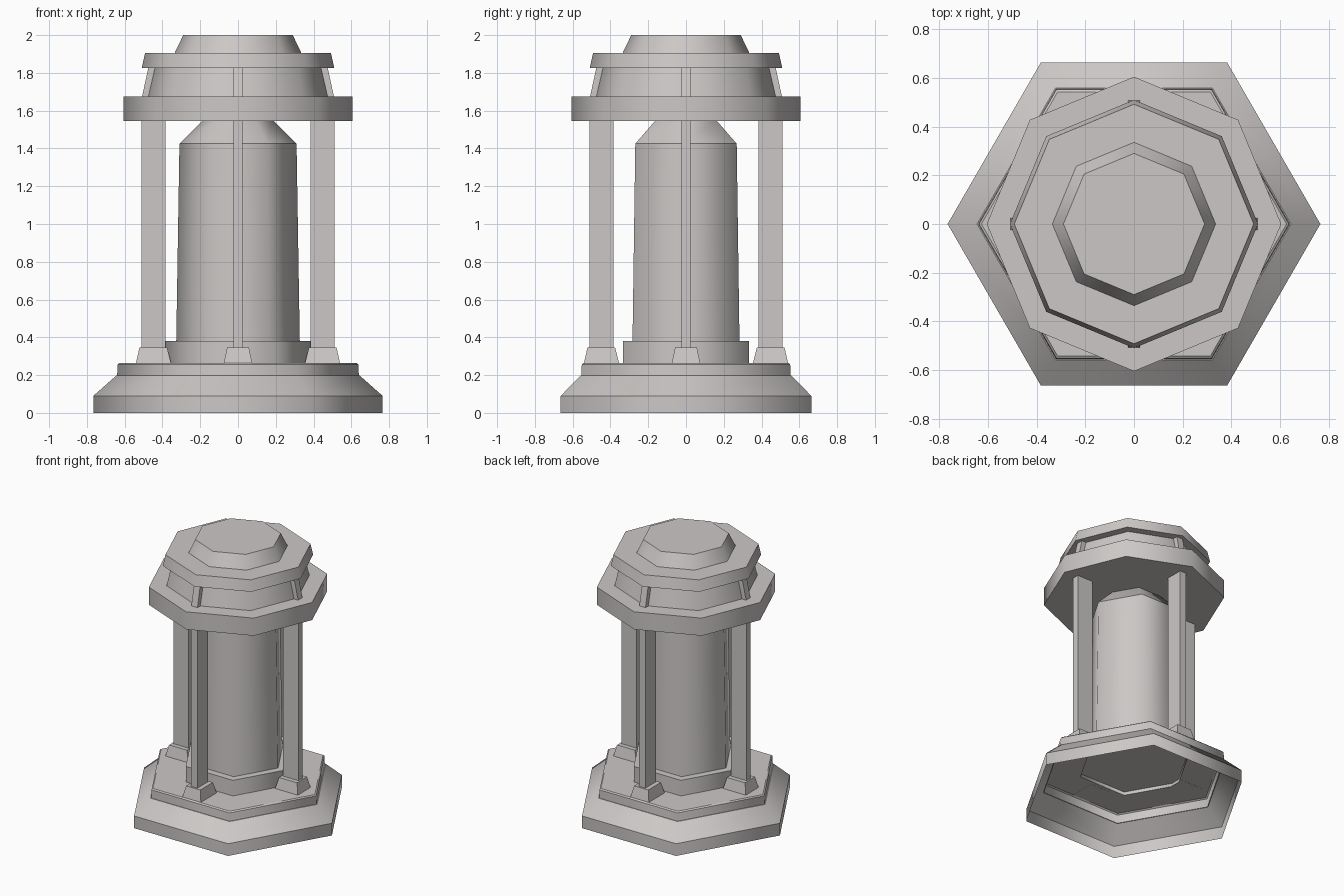
import bpy
import bmesh
from math import cos, sin, pi
from mathutils import Matrix

cube = bpy.data.objects.get("Cube")
if cube:
    bpy.data.objects.remove(cube)

stone = bpy.data.materials.new("warm grey stone")
stone.use_nodes = True
colour = (0.60, 0.575, 0.565, 1)
stone.diffuse_color = colour
stone.node_tree.nodes["Principled BSDF"].inputs["Base Color"].default_value = colour


def finish(bm, name):
    mesh = bpy.data.meshes.new(name)
    bm.to_mesh(mesh)
    bm.free()
    mesh.materials.append(stone)
    obj = bpy.data.objects.new(name, mesh)
    bpy.context.collection.objects.link(obj)
    return obj


def turned(name, sides, profile, cap_start=True, cap_end=True):
    """Stack of regular polygons; smooth around, crisp between levels."""
    bm = bmesh.new()
    rings = []
    for r, z in profile:
        rings.append([bm.verts.new((r * cos(2 * pi * i / sides),
                                    r * sin(2 * pi * i / sides), z))
                      for i in range(sides)])
    for low, high in zip(rings, rings[1:]):
        for i in range(sides):
            j = (i + 1) % sides
            bm.faces.new((low[i], low[j], high[j], high[i])).smooth = True
    if cap_start:
        bm.faces.new(rings[0][::-1])
    if cap_end:
        bm.faces.new(rings[-1])
    for ring in rings:
        for i in range(sides):
            edge = bm.edges.get((ring[i], ring[(i + 1) % sides]))
            if edge:
                edge.smooth = False
    return finish(bm, name)


def four_posts(name, bottom, top):
    """Tapered posts on the four axes; each end is (z, inner, outer, half width)."""
    for side, turn in (("left", 0), ("back", 1), ("right", 2), ("front", 3)):
        bm = bmesh.new()
        ends = []
        for z, inner, outer, half in (bottom, top):
            ends.append([bm.verts.new(p) for p in (
                (inner, -half, z), (outer, -half, z), (outer, half, z), (inner, half, z))])
        low, high = ends
        bm.faces.new(low[::-1])
        bm.faces.new(high)
        for i in range(4):
            j = (i + 1) % 4
            bm.faces.new((low[i], low[j], high[j], high[i]))
        bm.transform(Matrix.Rotation(turn * pi / 2, 4, "Z"))
        finish(bm, f"{side}_{name}")


# Hollow six-sided base with its stepped deck, open underneath
turned("base", 6, [(0.766, 0), (0.766, 0.09), (0.645, 0.197), (0.64, 0.197),
                   (0.637, 0.257), (0.627, 0.265), (0.38, 0.265)],
       cap_start=False, cap_end=False)

# Six-sided plinth and tapering central shaft
turned("plinth", 6, [(0.38, 0.29), (0.385, 0.265), (0.385, 0.38), (0.32, 0.38)])
turned("shaft", 6, [(0.327, 0.38), (0.31, 1.425), (0.18, 1.555)], cap_start=False)

# Columns and their feet
four_posts("foot", (0.264, 0.355, 0.54, 0.075), (0.345, 0.375, 0.522, 0.058))
four_posts("column", (0.34, 0.385, 0.51, 0.025), (1.55, 0.385, 0.51, 0.025))

# Eight-sided roof: slab, drum with ribs, cap and crown
turned("roof_slab", 8, [(0.605, 1.545), (0.605, 1.675)])
turned("drum", 8, [(0.485, 1.674), (0.45, 1.826)])
four_posts("drum_rib", (1.674, 0.44, 0.508, 0.025), (1.826, 0.41, 0.475, 0.025))
turned("cap", 8, [(0.51, 1.825), (0.492, 1.905)])
turned("crown", 8, [(0.336, 1.904), (0.29, 2.0)])
